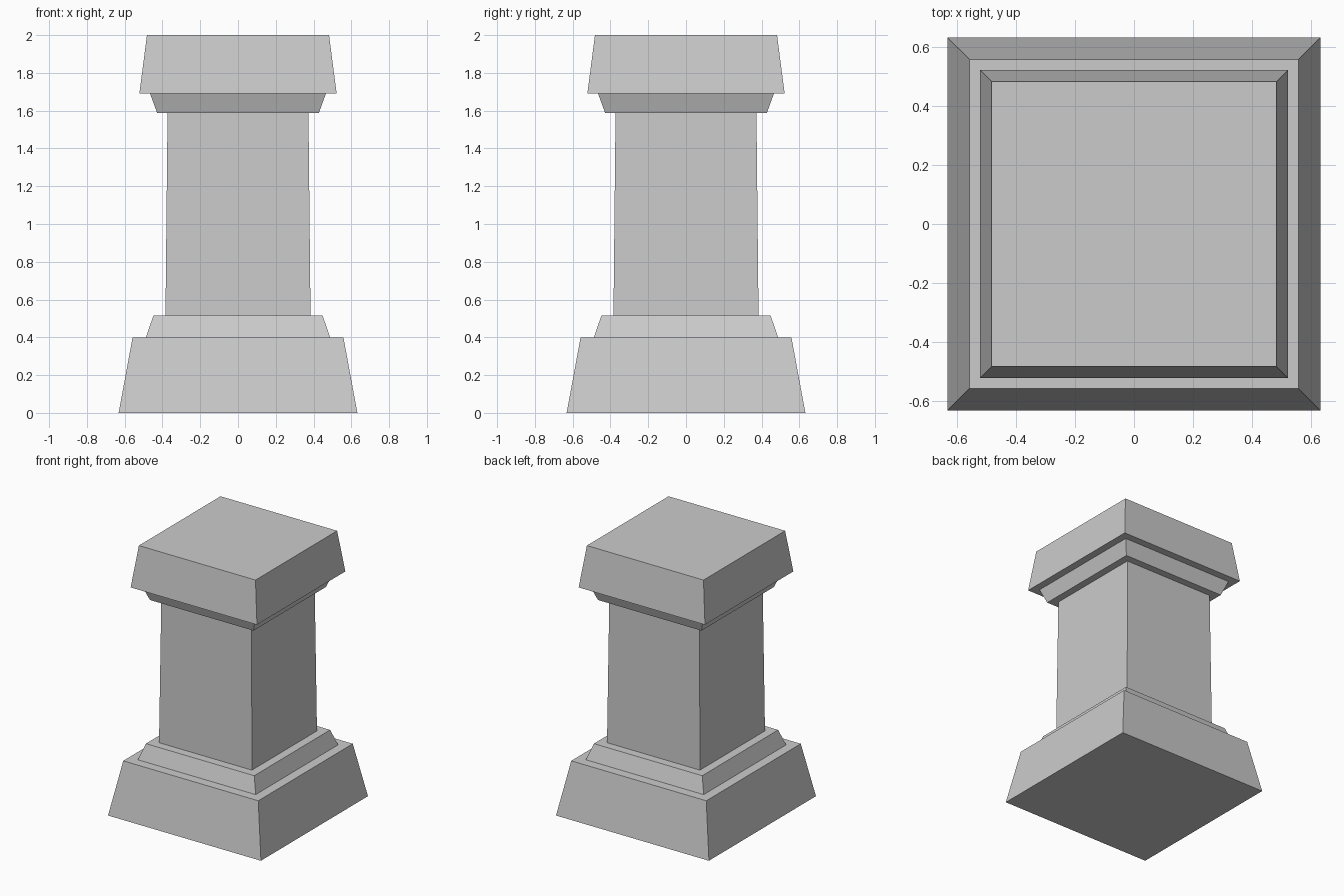
import bpy
import bmesh

if "Cube" in bpy.data.objects:
    bpy.data.objects.remove(bpy.data.objects["Cube"])


def tapered_block(name, z0, z1, half0, half1):
    """Square block running from half-width half0 at z0 to half1 at z1."""
    bm = bmesh.new()
    bmesh.ops.create_cube(bm, size=2)
    for v in bm.verts:
        half, z = (half1, z1) if v.co.z > 0 else (half0, z0)
        v.co = (v.co.x * half, v.co.y * half, z)
    mesh = bpy.data.meshes.new(name)
    bm.to_mesh(mesh)
    bm.free()
    obj = bpy.data.objects.new(name, mesh)
    bpy.context.collection.objects.link(obj)
    return obj


# Stacked parts, bottom to top: name, z range, lower and upper half-widths
tapered_block("plinth", 0.0, 0.40, 0.632, 0.558)
tapered_block("base_moulding", 0.40, 0.516, 0.487, 0.448)
tapered_block("shaft", 0.516, 1.587, 0.384, 0.373)
tapered_block("neck_moulding", 1.587, 1.692, 0.428, 0.466)
tapered_block("capstone", 1.692, 2.0, 0.522, 0.482)
